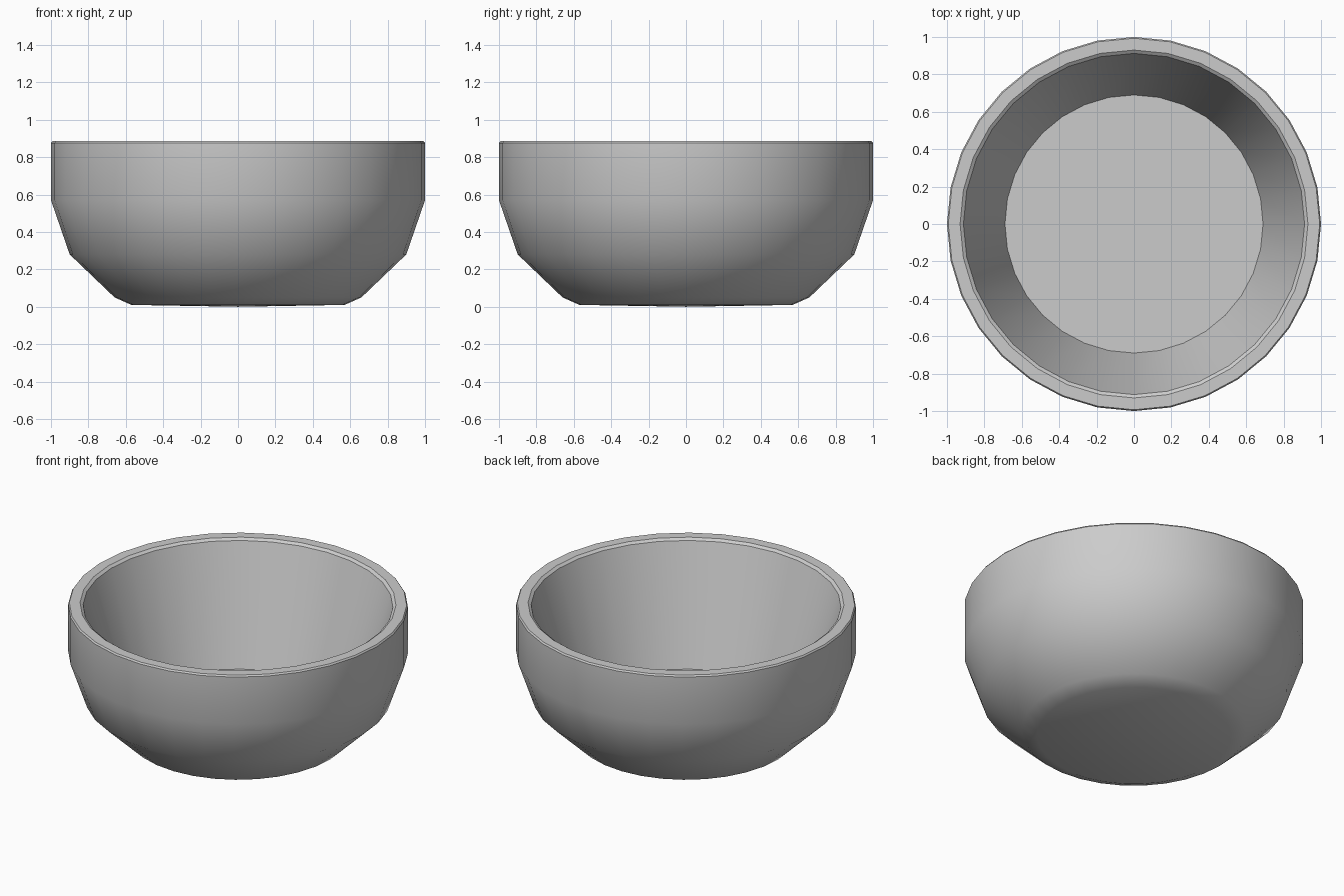
import bpy, bmesh, math

cube = bpy.data.objects.get("Cube")
if cube:
    bpy.data.objects.remove(cube)

SIDES = 32

# Plain grey finish
grey = bpy.data.materials.new("plain_grey")
grey.use_nodes = True
color = (0.6, 0.6, 0.6, 1)
grey.diffuse_color = color
grey.node_tree.nodes["Principled BSDF"].inputs["Base Color"].default_value = color

# Bowl profile as (radius, height): underside, outer wall, rim, inner wall, floor
profile = [
    (0, 0), (0.57, 0.01), (0.66, 0.05), (0.9, 0.28), (1, 0.57),
    (1, 0.875), (0.993, 0.885), (0.93, 0.885), (0.912, 0.872),
    (0.69, 0.14), (0, 0.14),
]

# Revolve the profile around the vertical axis
bm = bmesh.new()
points = [bm.verts.new((r, 0, z)) for r, z in profile]
edges = [bm.edges.new(pair) for pair in zip(points, points[1:])]
bmesh.ops.spin(bm, geom=points + edges, cent=(0, 0, 0), axis=(0, 0, 1),
               angle=math.tau, steps=SIDES, use_merge=True)
bmesh.ops.remove_doubles(bm, verts=bm.verts, dist=0.0005)
bmesh.ops.recalc_face_normals(bm, faces=bm.faces)

mesh = bpy.data.meshes.new("bowl")
bm.to_mesh(mesh)
bm.free()
mesh.materials.append(grey)
bowl = bpy.data.objects.new("bowl", mesh)
bpy.context.collection.objects.link(bowl)

# Smooth walls with crisp rim and floor edges
bpy.ops.object.select_all(action="DESELECT")
bowl.select_set(True)
bpy.context.view_layer.objects.active = bowl
bpy.ops.object.shade_smooth_by_angle(angle=math.radians(30))
